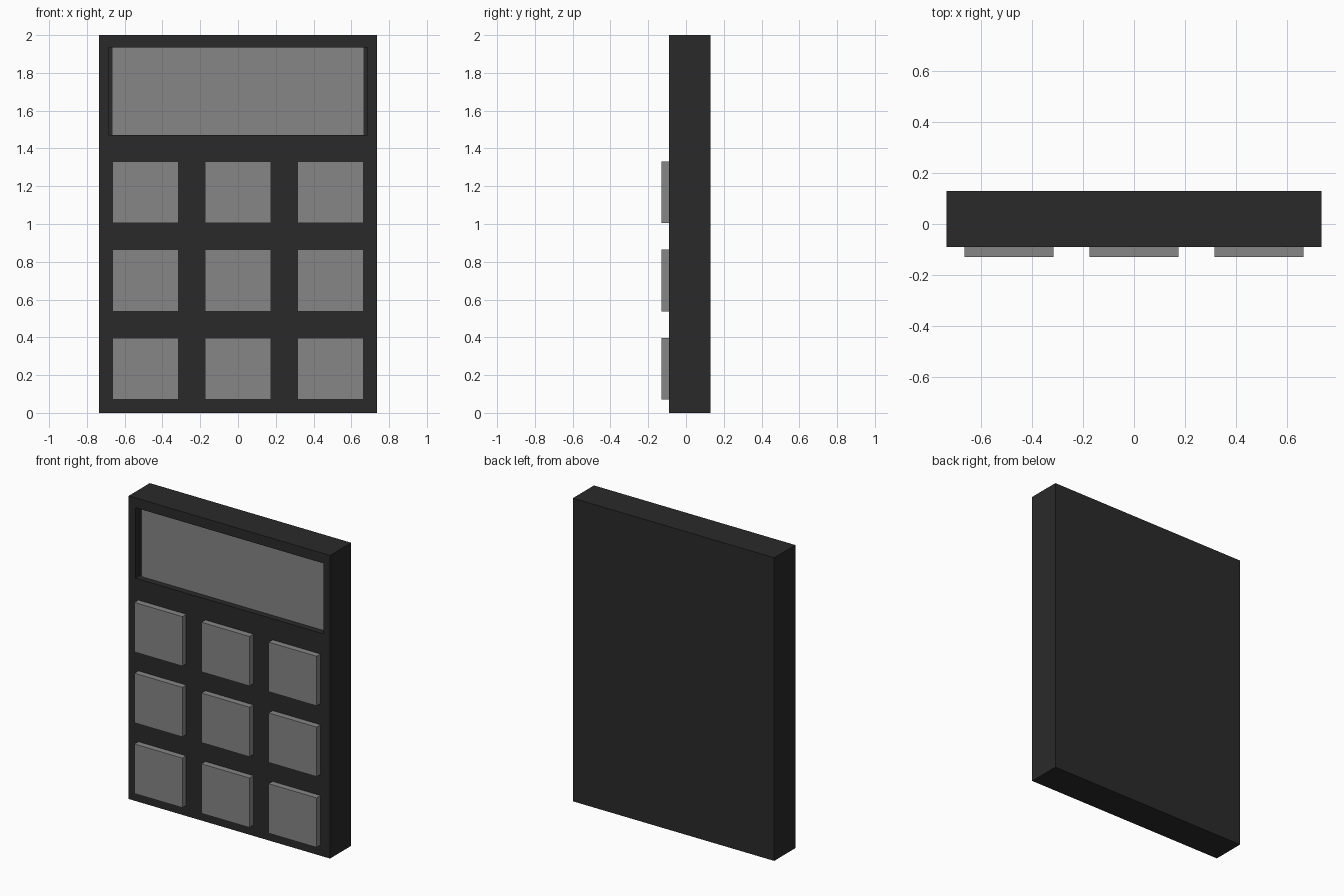
import bpy, bmesh

if "Cube" in bpy.data.objects:
    bpy.data.objects.remove(bpy.data.objects["Cube"])

W, H = 1.47, 2.0              # body width and height
FRONT, BACK = -0.09, 0.13     # body faces along y
RIM = 0.07


def material(name, value):
    m = bpy.data.materials.new(name)
    m.diffuse_color = (value, value, value, 1)
    m.use_nodes = True
    m.node_tree.nodes["Principled BSDF"].inputs["Base Color"].default_value = m.diffuse_color
    return m


def box(name, x0, x1, y0, y1, z0, z1, mat):
    bpy.ops.mesh.primitive_cube_add(
        size=1, location=((x0 + x1) / 2, (y0 + y1) / 2, (z0 + z1) / 2))
    ob = bpy.context.object
    ob.name = name
    ob.scale = (x1 - x0, y1 - y0, z1 - z0)
    bpy.ops.object.transform_apply(location=False, rotation=False, scale=True)
    ob.data.materials.append(mat)
    return ob


dark = material("dark_plastic", 0.023)
grey = material("grey_plastic", 0.24)

# Body: slab with a display window sunk into its front face
body = box("body", -W / 2, W / 2, FRONT, BACK, 0, H, dark)
bm = bmesh.new()
bm.from_mesh(body.data)
face = min(bm.faces, key=lambda f: f.calc_center_median().y)
bmesh.ops.inset_region(bm, faces=[face], thickness=RIM)
for v in face.verts:
    v.co.z = (1.935 if v.co.z > 0 else 1.47) - H / 2
bmesh.ops.inset_region(bm, faces=[face], thickness=0)
for v in face.verts:
    v.co.y += 0.045
bm.to_mesh(body.data)
bm.free()

# Display panel filling the floor of the window
edge = W / 2 - RIM
box("display", -edge, edge, FRONT + 0.04, FRONT + 0.06, 1.47, 1.935, grey)

# Keys: three by three grid
KEY_W, KEY_H = 0.35, 0.327
for row in range(3):
    for col in range(3):
        x = (col - 1) * 0.49
        z = RIM + row * 0.467
        box(f"key_{row + 1}_{col + 1}", x - KEY_W / 2, x + KEY_W / 2,
            -0.13, FRONT + 0.01, z, z + KEY_H, grey)
